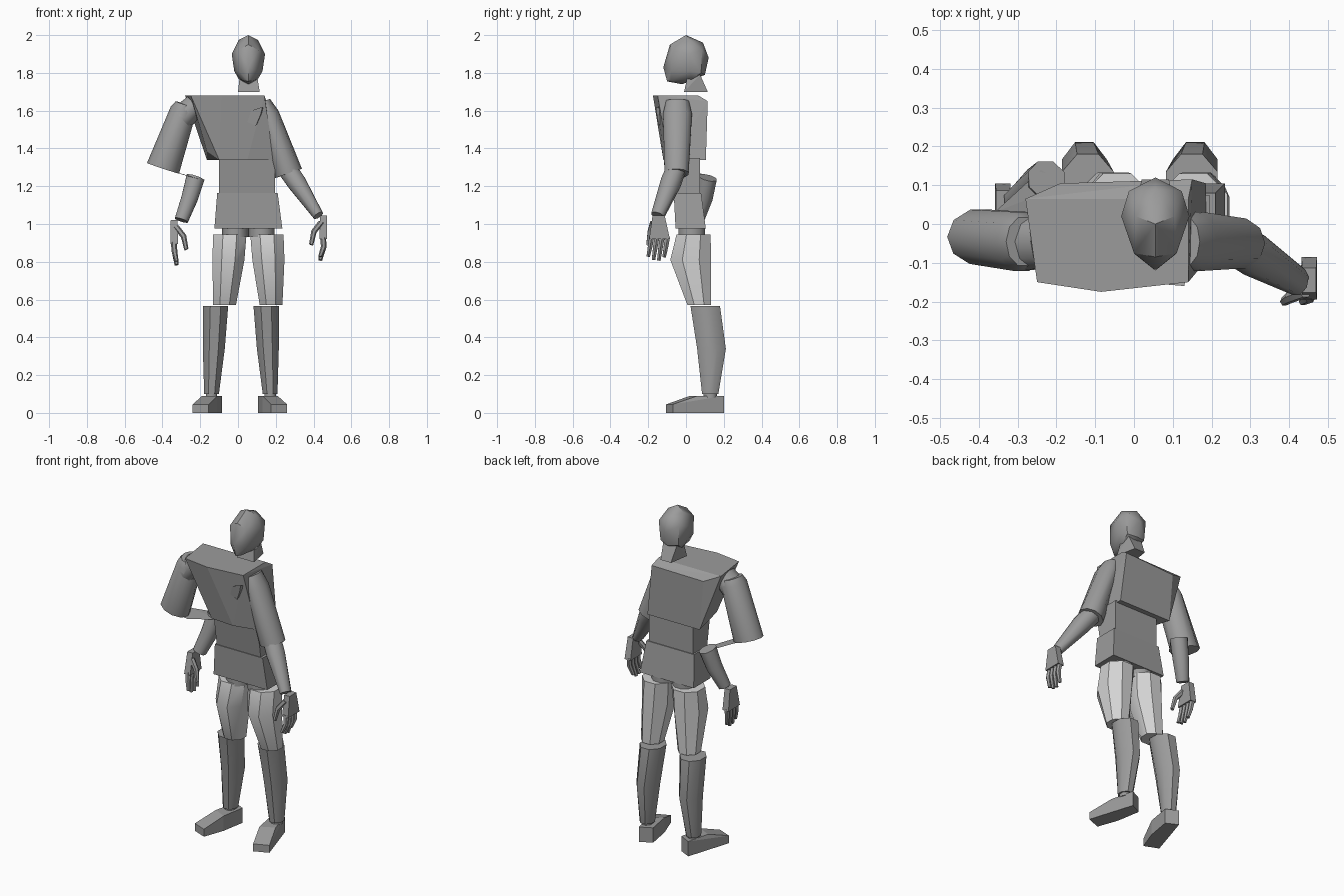
import bpy, bmesh, math
from mathutils import Vector

if bpy.data.objects.get("Cube"):
    bpy.data.objects.remove(bpy.data.objects["Cube"])


def material(name, value):
    m = bpy.data.materials.new(name)
    m.use_nodes = True
    m.diffuse_color = (value, value, value, 1)
    m.node_tree.nodes["Principled BSDF"].inputs["Base Color"].default_value = (value, value, value, 1)
    return m


GREY = material("mid grey", 0.33)
LIGHT = material("light grey", 0.65)


def finish(name, bm, mat, angle):
    bmesh.ops.recalc_face_normals(bm, faces=bm.faces)
    me = bpy.data.meshes.new(name)
    bm.to_mesh(me)
    bm.free()
    me.materials.append(mat)
    ob = bpy.data.objects.new(name, me)
    bpy.context.collection.objects.link(ob)
    if angle:
        bpy.ops.object.select_all(action='DESELECT')
        ob.select_set(True)
        bpy.context.view_layer.objects.active = ob
        bpy.ops.object.shade_smooth_by_angle(angle=math.radians(angle))


def block(name, points, angle=0):
    """Faceted solid wrapped around a few corner points."""
    bm = bmesh.new()
    for p in points:
        bm.verts.new(p)
    bmesh.ops.convex_hull(bm, input=bm.verts)
    bmesh.ops.dissolve_limit(bm, angle_limit=0.05, verts=bm.verts, edges=bm.edges)
    finish(name, bm, GREY, angle)


def limb(name, rings, sides=8, mat=GREY, upright=False, angle=50):
    """Loft of polygon rings: (centre, half depth, half width), measured to the flats."""
    centres = [Vector(r[0]) for r in rings]
    d = Vector((0, 0, -1)) if upright else (centres[-1] - centres[0]).normalized()
    u = Vector((0, 1, 0))
    u = (u - d * u.dot(d)).normalized()
    v = d.cross(u)
    grow = 1 / math.cos(math.pi / sides)
    bm = bmesh.new()
    loops = []
    for c, (_, a, b) in zip(centres, rings):
        turns = [math.tau * (i + 0.5) / sides for i in range(sides)]
        loops.append([bm.verts.new(c + (u * a * math.cos(t) + v * b * math.sin(t)) * grow) for t in turns])
    for lo, hi in zip(loops, loops[1:]):
        for i in range(sides):
            j = (i + 1) % sides
            bm.faces.new((lo[i], lo[j], hi[j], hi[i]))
    bm.faces.new(loops[0])
    bm.faces.new(loops[-1])
    finish(name, bm, mat, angle)


def rect(x0, x1, y0, y1, z):
    return [(x, y, z) for x in (x0, x1) for y in (y0, y1)]


# Head: midline profile plus mirrored side points
HX = 0.055
mid = [(-.12, 1.83), (-.085, 1.95), (0, 2), (.09, 1.96), (.12, 1.88), (.1, 1.79), (-.02, 1.74), (-.1, 1.755)]
side = [(.088, .02, 1.9), (.075, .02, 1.81), (.068, .085, 1.92), (.06, .08, 1.8), (.055, -.075, 1.92),
        (.05, -.08, 1.81), (.05, .02, 1.975), (.025, -.08, 1.76), (.05, .03, 1.765)]
block("head", [(HX, y, z) for y, z in mid] +
      [(HX + s * x, y, z) for x, y, z in side for s in (-1, 1)], angle=40)
block("neck", [(0, -.01, 1.7), (.115, -.01, 1.7), (.02, .115, 1.7), (.09, .115, 1.7)]
      + rect(.01, .1, .01, .075, 1.79))

# Torso
block("chest", [(-.28, .065, 1.68), (-.25, -.15, 1.68), (-.085, -.175, 1.68), (.14, -.15, 1.68),
                (.14, .065, 1.68), (-.19, .105, 1.64), (.15, .115, 1.65), (-.1, -.11, 1.34), (.05, -.12, 1.34),
                (.19, -.09, 1.34), (-.165, -.06, 1.385), (-.165, .105, 1.34), (.185, .105, 1.34)])
block("abdomen", rect(-.1, .195, -.09, .075, 1.35) + rect(-.1, .195, -.06, .075, 1.16))
block("pelvis", rect(-.11, .21, -.065, .08, 1.165) + rect(-.125, .235, -.055, .105, .975))
block("shoulder_tab", [(.05, -.145, 1.54), (.07, -.155, 1.6), (.13, -.16, 1.62), (.12, -.155, 1.58),
                       (.095, -.145, 1.52), (.08, -.09, 1.56), (.14, -.09, 1.6)])

# Legs, mirrored about the stance line, which drifts with height
for sx, label in ((1, "left"), (-1, "right")):
    def at(x, y, z, stance=0.015):
        return (stance + sx * x, y, z)
    limb(label + "_hip", [(at(.07, .03, .99, HX), .07, .066), (at(.07, .03, .93, HX), .07, .066)], 10, upright=True)
    limb(label + "_thigh", [(at(.098, .04, .945, HX), .09, .088), (at(.106, .025, .81, HX), .108, .085),
                            (at(.123, .07, .57, .052), .062, .06)], mat=LIGHT, upright=True, angle=40)
    limb(label + "_shin", [(at(.134, .102, .565), .078, .067), (at(.143, .135, .34), .076, .058),
                           (at(.155, .128, .1), .043, .039)], upright=True)
    limb(label + "_ankle", [(at(.155, .128, .12), .035, .03), (at(.155, .128, .08), .035, .03)], upright=True)
    heel = [(.095, .165), (.165, .2), (.2, .06), (.12, .02)]
    toe = [(.25, -.07), (.165, -.105)]
    block(label + "_foot", [at(x, y, z, .01) for x, y in heel for z in (0, .09)] +
          [at(x, y, z, .01) for x, y in toe for z in (0, .045)])


def hand(label, wrist, lean, tip_y):
    """Flat palm, four fingers and a thumb; lean is the inward direction in x."""
    w = Vector(wrist)
    palm = [w + Vector(o) for o in rect(-.018, .018, -.032, .032, .015) +
            rect(-.02, .02, tip_y - .055, tip_y + .055, -.11)]
    block(label + "_palm", palm)
    for i in range(4):
        y = tip_y - .042 + i * .028
        drop = .035 * abs(i - 1.6) * .5
        base = w + Vector((-.002, y, -.1))
        knuckle = base + Vector((.004, -.008, -.05))
        limb(f"{label}_finger_{i}", [(base, .013, .014), (knuckle, .012, .013),
                                     (base + Vector((lean * .015, -.018, -.13 + drop)), .009, .009)], 6)
    limb(label + "_thumb", [(w + Vector((lean * .01, -.03, -.02)), .014, .014),
                            (w + Vector((lean * .05, -.045, -.07)), .013, .013),
                            (w + Vector((lean * .065, -.055, -.14)), .01, .01)], 6)


# Left arm, hanging
limb("left_upper_arm", [((.135, -.045, 1.65), .06, .035), ((.16, -.045, 1.58), .076, .055),
                        ((.268, -.05, 1.268), .064, .071)], 10)
limb("left_forearm", [((.262, -.052, 1.29), .05, .052), ((.31, -.08, 1.22), .053, .05),
                      ((.425, -.15, 1.045), .035, .028)])
hand("left", (.452, -.145, 1.03), -1, .005)

# Right arm, elbow bent out and forearm drawn back
limb("right_shoulder", [((-.225, -.045, 1.63), .07, .058), ((-.3, -.045, 1.56), .075, .066)], 10)
limb("right_upper_arm", [((-.285, -.045, 1.635), .062, .045), ((-.29, -.045, 1.6), .076, .066),
                         ((-.397, -.033, 1.295), .07, .085)], 10)
block("right_elbow_sheet", [(-.4, -.08, 1.295), (-.36, .03, 1.285), (-.18, .1, 1.23),
                            (-.24, .14, 1.245), (-.3, -.06, 1.265)])
limb("right_forearm", [((-.225, .115, 1.245), .048, .049), ((-.255, .095, 1.14), .046, .044),
                       ((-.3, .06, 1.02), .034, .036)])
hand("right", (-.338, .055, 1.005), 1, -.005)
